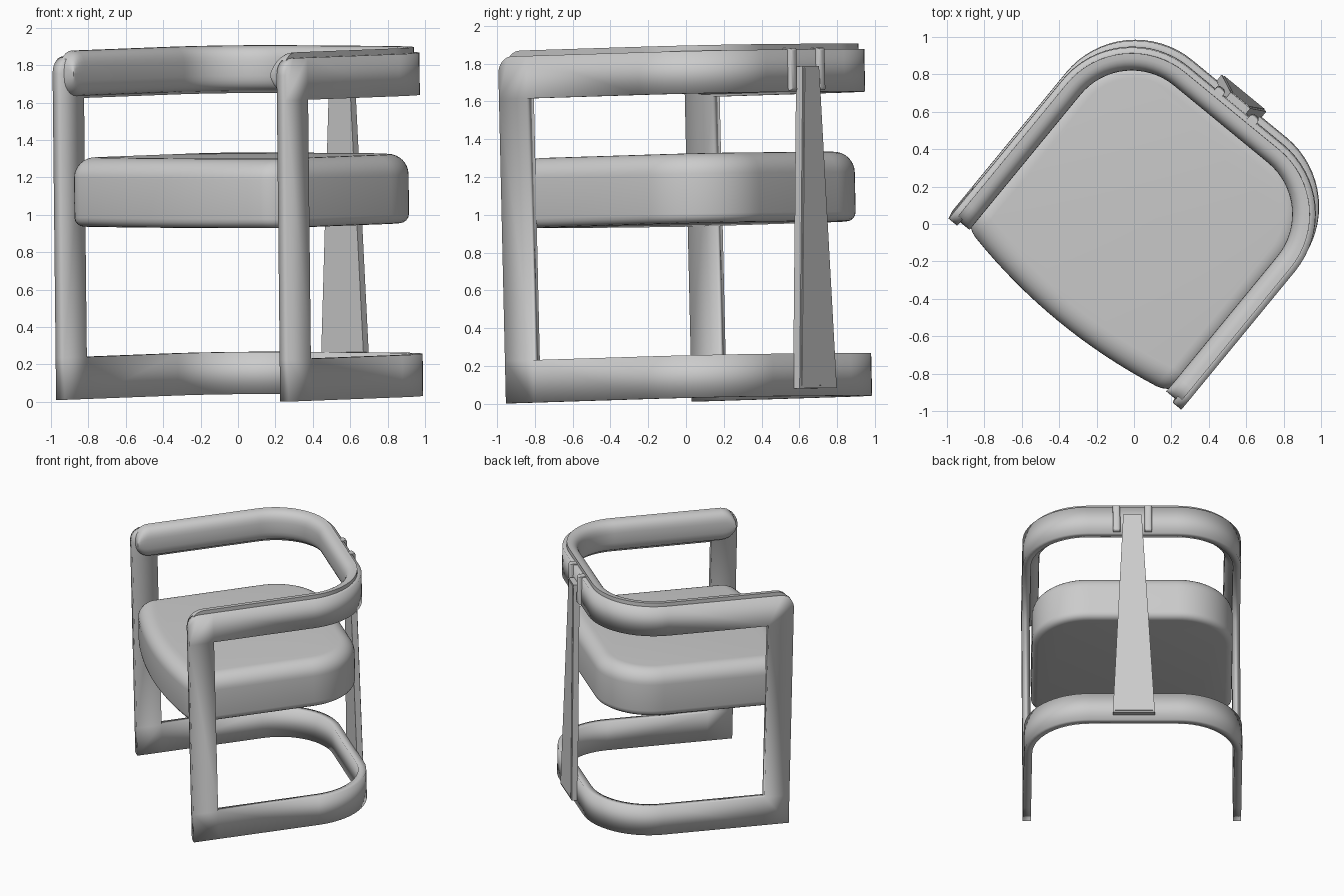
import bpy, bmesh, math
from mathutils import Matrix, Vector

cube = bpy.data.objects.get("Cube")
if cube:
    bpy.data.objects.remove(cube, do_unlink=True)

grey = bpy.data.materials.new("light_grey")
grey.use_nodes = True
grey.diffuse_color = (0.6, 0.6, 0.6, 1)
grey.node_tree.nodes["Principled BSDF"].inputs["Base Color"].default_value = (0.6, 0.6, 0.6, 1)

# The chair stands turned and leaning slightly forward
PLACE = (Matrix.Translation((0.008, -0.006, 0.02)) @ Matrix.Rotation(math.radians(-39.4), 4, 'Z')
         @ Matrix.Rotation(math.radians(1.4), 4, 'X') @ Matrix.Rotation(math.radians(0.35), 4, 'Y'))

HALF, BACK, FRONT, RADIUS = 0.805, 0.875, -0.565, 0.48
THICK, LEG = 0.06, 0.19
HEIGHT, RAIL = 1.835, 0.225


def finish(bm, name, angle=35, recalc=True):
    if recalc:
        bmesh.ops.recalc_face_normals(bm, faces=bm.faces)
    mesh = bpy.data.meshes.new(name)
    bm.to_mesh(mesh)
    bm.free()
    mesh.materials.append(grey)
    obj = bpy.data.objects.new(name, mesh)
    bpy.context.collection.objects.link(obj)
    obj.matrix_world = PLACE
    bpy.ops.object.select_all(action='DESELECT')
    obj.select_set(True)
    bpy.context.view_layer.objects.active = obj
    bpy.ops.object.shade_smooth_by_angle(angle=math.radians(angle))
    return obj


def u_path(inset, fronts, steps=16):
    """Plan of the wrap-around back, from one arm end to the other."""
    w, b, r = HALF - inset, BACK - inset, RADIUS - inset
    half = [(-w, y) for y in fronts]
    for i in range(steps + 1):
        a = math.pi / 2 * i / steps
        half.append((-w + r - r * math.cos(a), b - r + r * math.sin(a)))
    return half + [(-x, y) for x, y in reversed(half)]


def loft(bm, rings, closed=True):
    rows = [[bm.verts.new(p) for p in ring] for ring in rings]
    for a, b in zip(rows, rows[1:]):
        for i in range(len(a)):
            j = (i + 1) % len(a)
            bm.faces.new((a[i], a[j], b[j], b[i]))
    bm.faces.new(rows[0])
    bm.faces.new(rows[-1])


# Frame: one bent band with a large window, rounded at the upper arm ends
bm = bmesh.new()
levels = (0, RAIL, HEIGHT - RAIL, HEIGHT)
cols = [[bm.verts.new((x, y, z)) for z in levels]
        for x, y in u_path(0, (FRONT, FRONT + LEG))]
last = len(cols) - 2
for i in range(last + 1):
    for k in range(3):
        if k == 1 and 0 < i < last:
            continue
        a, b = cols[i], cols[i + 1]
        bm.faces.new((a[k], a[k + 1], b[k + 1], b[k]))
bmesh.ops.bevel(bm, geom=[cols[0][3], cols[-1][3]], offset=0.09, segments=6,
                profile=0.5, affect='VERTICES')
frame = finish(bm, "frame", recalc=False)
solid = frame.modifiers.new("thickness", 'SOLIDIFY')
solid.thickness = THICK
solid.offset = -1
solid.use_even_offset = True

# Padded back and arm rest, a D-shaped roll with rounded ends
END, ROUND = FRONT + 0.025, 0.1
fronts = [END + ROUND * (1 - math.cos(math.pi / 2 * i / 6)) for i in range(7)]
paths, heights = [], []
for k in range(17):
    a = math.pi * k / 16
    paths.append(u_path(0.03 + 0.095 * abs(math.sin(a)) ** 0.75, fronts))
    heights.append(math.copysign(abs(math.cos(a)) ** 0.7, math.cos(a)))
rings = []
count = len(paths[0])
for i in range(count):
    e = min(i, count - 1 - i)
    half = 0.122 - ROUND + ROUND * math.sin(math.pi / 2 * min(e, 6) / 6)
    rings.append([(p[i][0], p[i][1], 1.743 + half * h) for p, h in zip(paths, heights)])
bm = bmesh.new()
loft(bm, rings)
finish(bm, "padded_rest", 50)


# Seat cushion: stacked outlines with a soft rim and a bowed front
def seat_outline(inset, z):
    w, front, r = 0.74 - inset, -0.54 + inset, 0.115 - inset
    pts = []
    for i in range(7):
        a = math.pi / 2 * i / 6
        pts.append((-w + r - r * math.sin(a), front + r - r * math.cos(a)))
    side = u_path(0.065 + inset, ())
    bow = [(w - r) * (1 - 2 * i / 16) for i in range(1, 16)]
    pts += side + [(-x, y) for x, y in reversed(pts)]
    pts += [(x, front) for x in bow]
    out = []
    for x, y in pts:
        fade = max(0, min(1, (0.1 - y) / 0.6))
        out.append((x, y - 0.09 * fade * (1 - (x / w) ** 2) if y < 0 else y, z))
    return out


LOW, TOP = 0.925, 1.295
rings = []
for i in range(5):
    a = math.pi / 2 * i / 4
    rings.append(seat_outline(0.05 * (1 - math.sin(a)), LOW + 0.05 * (1 - math.cos(a))))
for i in range(9):
    a = math.pi / 2 * i / 8
    rings.append(seat_outline(0.11 * (1 - math.cos(a)), TOP - 0.11 * (1 - math.sin(a))))
bm = bmesh.new()
loft(bm, rings)
finish(bm, "seat_cushion", 40)

# Tapered back strut with a slim raised panel
bm = bmesh.new()


def tapered_plate(y0, y1, z0, z1, w0, w1):
    loft(bm, [[(-w0, y, z0), (w0, y, z0), (w1, y, z1), (-w1, y, z1)] for y in (y0, y1)])


tapered_plate(BACK - 0.005, BACK + 0.04, 0.04, 1.745, 0.155, 0.068)
tapered_plate(BACK + 0.03, BACK + 0.045, 0.055, 1.735, 0.14, 0.056)
finish(bm, "back_strut")

# Pair of clips hooked over the top rail beside the strut
for side, name in ((-1, "right_clip"), (1, "left_clip")):
    bm = bmesh.new()
    bmesh.ops.create_cube(bm, size=1, matrix=Matrix.Translation((side * 0.117, BACK - 0.015, 1.73))
                          @ Matrix.Diagonal((0.055, 0.085, 0.225, 1)))
    edges = [e for e in bm.edges if all(v.co.y > BACK for v in e.verts)]
    bmesh.ops.bevel(bm, geom=edges, offset=0.02, segments=3, profile=0.5, affect='EDGES')
    finish(bm, name)
